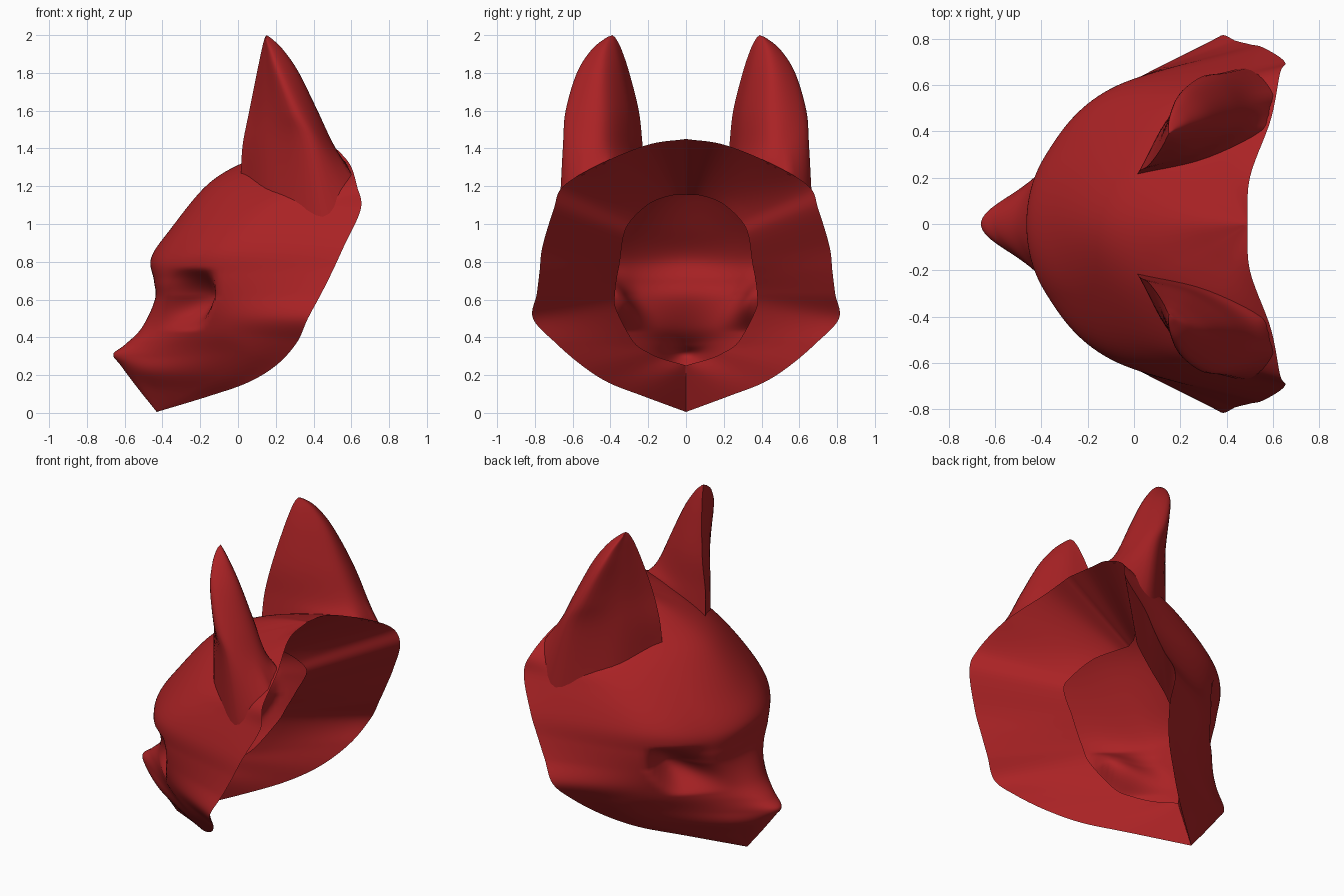
import bpy, math
from mathutils import Vector

if "Cube" in bpy.data.objects:
    bpy.data.objects.remove(bpy.data.objects["Cube"])

red = bpy.data.materials.new("deep red")
red.diffuse_color = (0.40, 0.016, 0.018, 1)
red.use_nodes = True
red.node_tree.nodes["Principled BSDF"].inputs["Base Color"].default_value = red.diffuse_color


def spline(pts, n):
    """Catmull-Rom through the points, n steps per span."""
    p = [2 * pts[0] - pts[1]] + pts + [2 * pts[-1] - pts[-2]]
    out = []
    for i in range(1, len(p) - 2):
        a, b, c, d = p[i - 1:i + 3]
        for k in range(n):
            t = k / n
            out.append(0.5 * (2 * b + (c - a) * t + (2 * a - 5 * b + 4 * c - d) * t * t
                              + (3 * b - a - 3 * c + d) * t ** 3))
    return out + [pts[-1]]


def surface(name, rows, angle=50, closed=False):
    """Skin a grid of points and smooth it."""
    w = len(rows[0])
    faces = []
    for i in range(len(rows) - 1):
        for j in range(w if closed else w - 1):
            k = (j + 1) % w
            faces.append((i * w + j, i * w + k, (i + 1) * w + k, (i + 1) * w + j))
    me = bpy.data.meshes.new(name)
    me.from_pydata([p for r in rows for p in r], [], faces)
    me.materials.append(red)
    ob = bpy.data.objects.new(name, me)
    bpy.context.collection.objects.link(ob)
    bpy.ops.object.select_all(action='DESELECT')
    ob.select_set(True)
    bpy.context.view_layer.objects.active = ob
    bpy.ops.object.mode_set(mode='EDIT')
    bpy.ops.mesh.select_all(action='SELECT')
    bpy.ops.mesh.remove_doubles(threshold=0.0005)
    bpy.ops.mesh.normals_make_consistent(inside=False)
    bpy.ops.object.mode_set(mode='OBJECT')
    bpy.ops.object.shade_smooth_by_angle(angle=math.radians(angle))
    return ob


def smoothstep(t):
    t = max(0, min(1, t))
    return t * t * (3 - 2 * t)


def flip(p):
    return Vector((p.x, -p.y, p.z))


# Face sections from chin to crown: middle (x, z), muzzle side, cheek, back rim
sections = [
    (-.53, .13, -.43, .09, .12, -.28, .17, .10, -.15, .23, .09),
    (-.62, .25, -.46, .16, .22, -.10, .37, .20, .05, .41, .16),
    (-.66, .31, -.44, .19, .30, -.02, .50, .31, .20, .55, .25),
    (-.60, .36, -.42, .21, .38, -.06, .54, .41, .31, .69, .37),
    (-.51, .45, -.38, .24, .47, -.09, .555, .50, .37, .81, .50),
    (-.44, .60, -.37, .27, .60, -.10, .57, .62, .44, .79, .63),
    (-.445, .70, -.38, .285, .70, -.10, .58, .73, .50, .775, .75),
    (-.46, .82, -.37, .30, .82, -.08, .585, .86, .56, .76, .88),
    (-.36, .97, -.25, .30, .99, .06, .56, 1.03, .65, .70, 1.08),
    (-.16, 1.21, -.06, .26, 1.20, .20, .50, 1.18, .63, .65, 1.20),
    (.05, 1.335, .12, .20, 1.32, .34, .36, 1.32, .59, .45, 1.32),
    (.28, 1.41, .33, .10, 1.40, .42, .17, 1.40, .50, .20, 1.42),
]
chin, crown = Vector((-.43, 0, .005)), Vector((.49, 0, 1.45))
rows = [[chin] * 7]
for s in sections:
    half = [Vector(s[2:5]), Vector(s[5:8]), Vector(s[8:11])]
    rows.append([flip(p) for p in reversed(half)] + [Vector((s[0], 0, s[1]))] + half)
rows.append([crown] * 7)

STEPS = 9
wide = [spline(r, 16) for r in rows]
cols = [spline([r[j] for r in wide], STEPS) for j in range(len(wide[0]))]
shell = [[c[i].copy() for c in cols] for i in range(len(cols[0]))]
rim = [r[-1].copy() for r in shell]

# Eye sockets: pressed in, soft in front and steeper at the back
for r in shell:
    for p in r:
        side = 1 if p.y > 0 else -1
        back = -.11 - .35 * max(0, .62 - p.z)
        u = (back - p.x) / .24
        v = (p.z - .61) / (.16 if p.z > .61 else .18)
        if 0 < u < 1.2 and abs(v) < 1:
            depth = smoothstep(u / .35) * smoothstep((1.2 - u) / .8) * (1 - v * v) ** 1.5
            p += Vector((.07, -.13 * side, 0)) * depth

# Inner border from the back rim to the face opening, one opening point per section
opening = [
    (-.33, 0, .25), (-.31, .03, .26), (-.25, .12, .285), (-.17, .20, .32),
    (-.09, .28, .38), (.02, .37, .55), (.07, .375, .64), (.12, .365, .72),
    (.17, .35, .80), (.25, .33, .94), (.22, .29, 1.02), (.15, .19, 1.11),
    (.07, .08, 1.15), (.04, 0, 1.155),
]
edge = spline([Vector(p) for p in opening], STEPS)
full = []
for r, p, h in zip(shell, rim, edge):
    lip = [p.lerp(h, k / 8) for k in range(1, 9)]
    full.append([flip(q) for q in reversed(lip)] + r + lip)
head = surface("mask_shell", full, 75)

# Ears: height, front corner, outer corner, back bulge (x, y), front swelling.
# Height 0 means the level rests on the shell.
levels = [
    (0, .015, .215, .45, .67, .59, .43, .12),
    (1.42, .025, .23, .37, .65, .485, .42, .09),
    (1.60, .06, .25, .29, .635, .41, .43, .06),
    (1.80, .10, .30, .21, .575, .32, .44, .04),
    (1.92, .125, .34, .17, .50, .24, .43, .03),
    (1.98, .14, .37, .15, .43, .18, .41, .0),
    (2.00, .15, .39, .15, .39, .15, .39, .0),
]


def on_shell(v):
    """Drop a point onto the shell, pulling it inward until it lands."""
    for k in range(12):
        q = v.lerp(Vector((.25, .42, 0)), k * .04)
        hit, loc, _, _ = head.ray_cast(Vector((q.x, q.y, 3)), Vector((0, 0, -1)))
        if hit and loc.z > 1.0:
            return loc - Vector((0, 0, .008))
    return Vector((v.x, v.y, 1.2))


bpy.context.view_layer.update()
for name, side in (("left_ear", 1), ("right_ear", -1)):
    rings = []
    for z, px, py, qx, qy, bx, by, swell in levels:
        p, q, b = Vector((px, py, z)), Vector((qx, qy, z)), Vector((bx, by, z))
        c = p.lerp(q, .5)
        cup = c - Vector((q.y - p.y, p.x - q.x, 0)) * swell
        inner = p.lerp(b, .5) + (p + b - 2 * c) * .15
        outer = b.lerp(q, .5) + (q + b - 2 * c) * .13
        ring = spline([p, inner, b, outer, q, cup, p], 6)[:-1]
        if z == 0:
            ring = [on_shell(v) for v in ring]
        rings.append([Vector((v.x, v.y * side, v.z)) for v in ring])
    strips = [spline([r[j] for r in rings], 6) for j in range(len(rings[0]))]
    surface(name, [list(r) for r in zip(*strips)], 60, closed=True)
